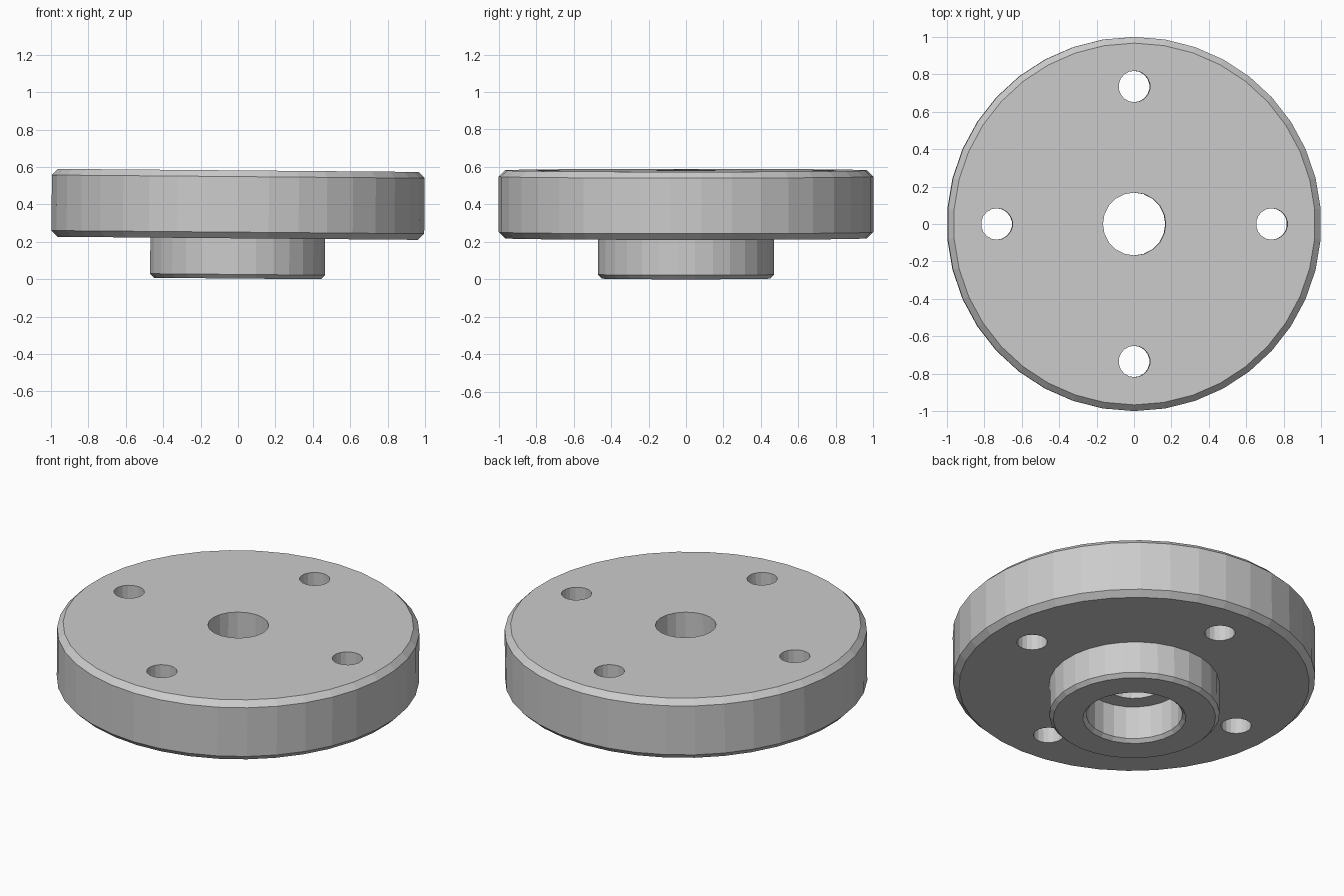
import bpy
import bmesh
from math import pi, cos, sin
from mathutils import Matrix

cube = bpy.data.objects.get("Cube")
if cube:
    bpy.data.objects.remove(cube, do_unlink=True)

steel = bpy.data.materials.new("steel_grey")
steel.use_nodes = True
GREY = (0.6, 0.6, 0.6, 1)
steel.diffuse_color = GREY
steel.node_tree.nodes["Principled BSDF"].inputs["Base Color"].default_value = GREY


def turned(name, profile, sides, x=0, y=0):
    """Solid of revolution from (radius, height) pairs, capped at both ends."""
    bm = bmesh.new()
    rings = []
    for r, z in profile:
        angles = [pi / 2 + 2 * pi * i / sides for i in range(sides)]
        rings.append([bm.verts.new((x + r * cos(a), y + r * sin(a), z)) for a in angles])
    for low, high in zip(rings, rings[1:]):
        for i in range(sides):
            j = (i + 1) % sides
            bm.faces.new((low[i], low[j], high[j], high[i]))
    bm.faces.new(rings[0][::-1])
    bm.faces.new(rings[-1])
    mesh = bpy.data.meshes.new(name)
    bm.to_mesh(mesh)
    bm.free()
    mesh.materials.append(steel)
    obj = bpy.data.objects.new(name, mesh)
    bpy.context.collection.objects.link(obj)
    return obj


def combine(target, tool, operation):
    """Apply a boolean and discard the tool."""
    tool.hide_render = True
    mod = target.modifiers.new("boolean", "BOOLEAN")
    mod.operation = operation
    mod.solver = "EXACT"
    mod.object = tool
    bpy.context.view_layer.objects.active = target
    bpy.ops.object.modifier_apply(modifier=mod.name)
    bpy.data.objects.remove(tool, do_unlink=True)


BASE, TOP = 0.215, 0.578      # flange underside and top
CHAMFER, HUB_CHAMFER = 0.033, 0.022

# Chamfered disc
flange = turned("flange", [(1 - CHAMFER, BASE), (1, BASE + CHAMFER),
                           (1, TOP - CHAMFER), (1 - CHAMFER, TOP)], 38)

# Smaller boss below the disc
hub = turned("hub", [(0.47 - HUB_CHAMFER, 0), (0.47, HUB_CHAMFER),
                     (0.47, BASE + 0.1)], 30)
combine(flange, hub, "UNION")

# Chamfered counterbore rising from the underside
counterbore = turned("counterbore", [(0.3, -0.015), (0.265, 0.02), (0.265, 0.22)], 24)
combine(flange, counterbore, "DIFFERENCE")

# Central through hole
bore = turned("bore", [(0.168, -0.1), (0.168, 0.8)], 20)
combine(flange, bore, "DIFFERENCE")

# Four bolt holes on a circle
for k in range(4):
    a = k * pi / 2
    hole = turned("bolt_hole", [(0.084, -0.1), (0.084, 0.8)], 18,
                  0.735 * cos(a), 0.735 * sin(a))
    combine(flange, hole, "DIFFERENCE")

# The part rests with a very slight lean toward +x
flange.data.transform(Matrix.Translation((-0.003, 0, 0.004)) @ Matrix.Rotation(0.0085, 4, "Y"))
flange.name = "hub_flange"
